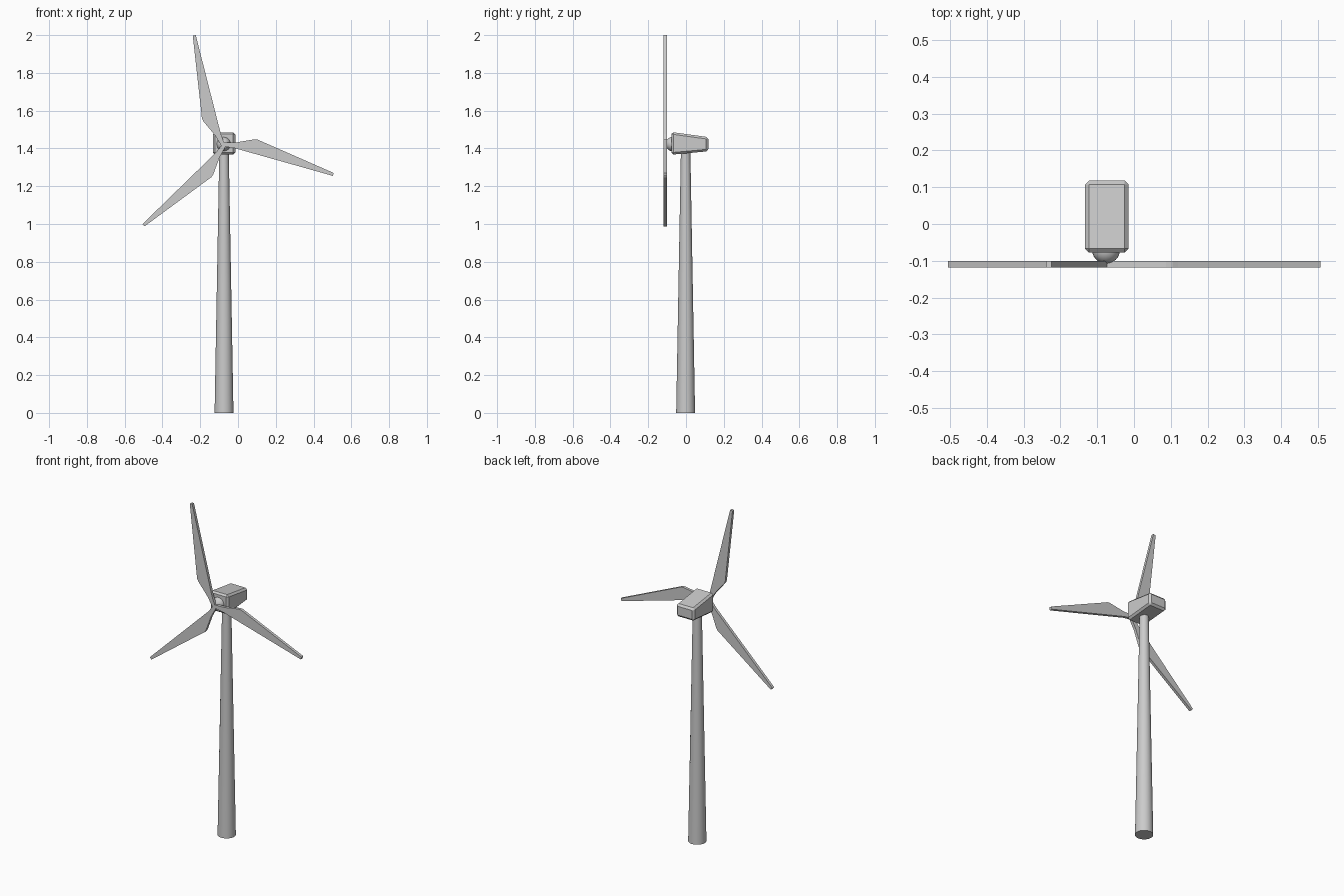
import bpy, bmesh, math
from mathutils import Matrix, Vector

cube = bpy.data.objects.get("Cube")
if cube:
    bpy.data.objects.remove(cube, do_unlink=True)

AXIS_X = -0.074

paint = bpy.data.materials.new("light_grey_paint")
paint.use_nodes = True
grey = (0.6, 0.6, 0.6, 1)
paint.diffuse_color = grey
paint.node_tree.nodes["Principled BSDF"].inputs["Base Color"].default_value = grey


def make(name, bm, smooth=False):
    bmesh.ops.recalc_face_normals(bm, faces=bm.faces)
    mesh = bpy.data.meshes.new(name)
    bm.to_mesh(mesh)
    bm.free()
    mesh.materials.append(paint)
    obj = bpy.data.objects.new(name, mesh)
    bpy.context.collection.objects.link(obj)
    if smooth:
        bpy.ops.object.select_all(action='DESELECT')
        obj.select_set(True)
        bpy.context.view_layer.objects.active = obj
        bpy.ops.object.shade_smooth_by_angle(angle=math.radians(40))
    return obj


# Tapered tower
bm = bmesh.new()
bmesh.ops.create_cone(bm, cap_ends=True, segments=32, radius1=0.05, radius2=0.025,
                      depth=1.39, matrix=Matrix.Translation((AXIS_X, -0.002, 0.695)))
make("tower", bm, smooth=True)

# Nacelle: box narrowing in height to the rear, chamfered all round
bm = bmesh.new()
bmesh.ops.create_cube(bm, size=1)
for v in bm.verts:
    front, top = v.co.y < 0, v.co.z > 0
    v.co.x = AXIS_X + v.co.x * 0.119
    v.co.y = -0.078 if front else 0.118
    if top:
        v.co.z = 1.487 if front else 1.46
    else:
        v.co.z = 1.367 if front else 1.385
bmesh.ops.bevel(bm, geom=bm.edges[:], offset=0.011, segments=1, affect='EDGES')
make("nacelle", bm)

# Rounded hub
bm = bmesh.new()
bmesh.ops.create_uvsphere(bm, u_segments=24, v_segments=12, radius=0.038,
                          matrix=Matrix.Translation((AXIS_X - 0.002, -0.07, 1.423))
                          @ Matrix.Rotation(math.pi / 2, 4, 'X'))
make("hub", bm, smooth=True)

# Blades: one flat profile (distance from hub, sideways), turned three times
profile = [(-0.008, -0.008), (0.06, -0.001), (0.6, -0.01), (0.601, 0.006),
           (0.183, 0.071), (0.168, 0.074), (0.15, 0.071), (0.06, 0.03), (-0.004, 0.012)]
for i, name in enumerate(("upper_blade", "right_blade", "left_blade")):
    turn = Matrix.Rotation(math.radians(105.2 + 120 * i), 2)
    bm = bmesh.new()
    verts = []
    for p in profile:
        q = turn @ Vector(p)
        verts.append(bm.verts.new((AXIS_X - 0.002 + q.x, -0.118, 1.418 + q.y)))
    face = bm.faces.new(verts)
    ext = bmesh.ops.extrude_face_region(bm, geom=[face])
    moved = [g for g in ext["geom"] if isinstance(g, bmesh.types.BMVert)]
    bmesh.ops.translate(bm, verts=moved, vec=(0, 0.017, 0))
    make(name, bm)
